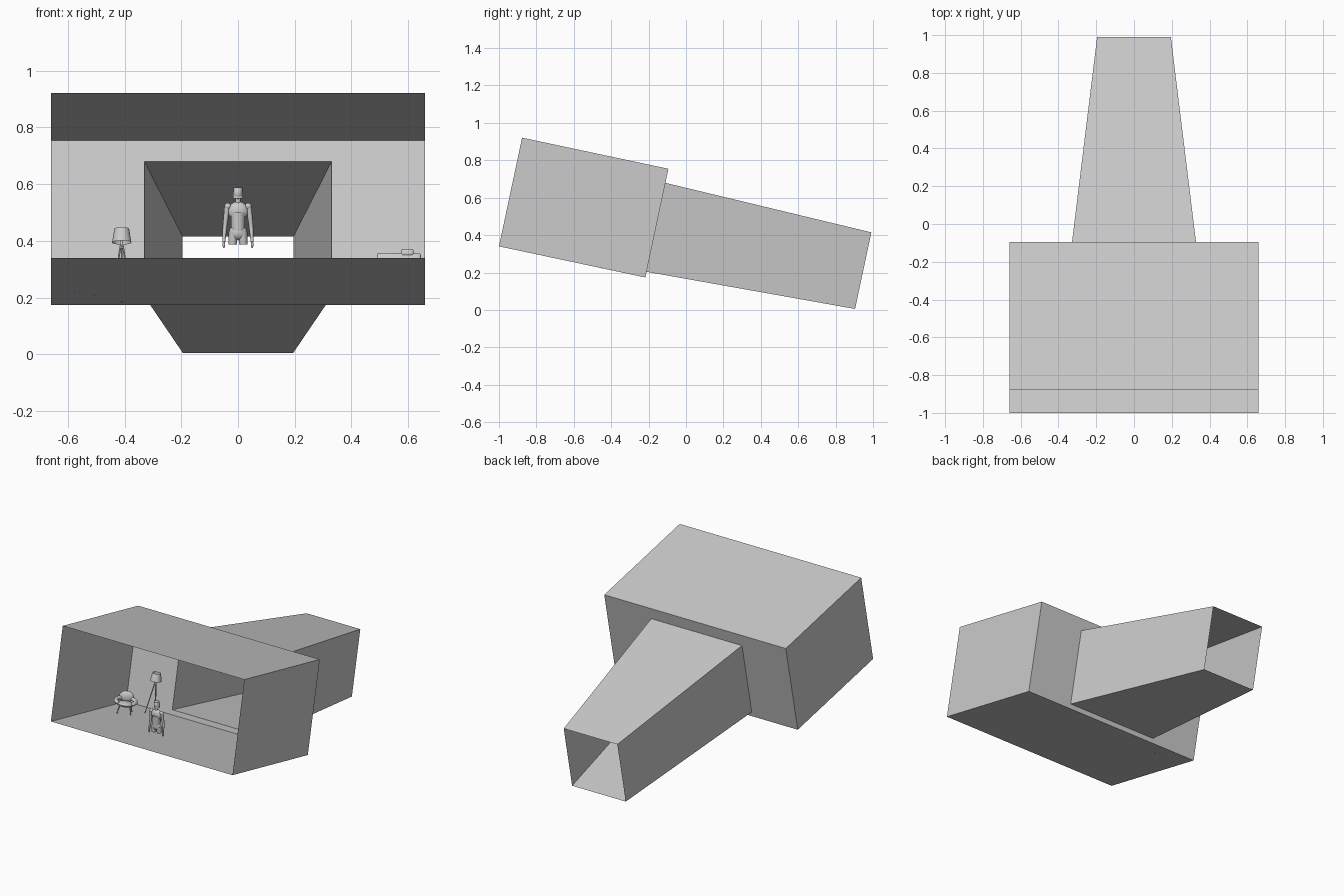
import bpy, bmesh
from math import radians, pi, cos, sin
from mathutils import Matrix, Vector

if "Cube" in bpy.data.objects:
    bpy.data.objects.remove(bpy.data.objects["Cube"])

# Tilted frame of the room: origin at the front floor edge, y runs inward, z up
ROOM = Matrix.Translation((0, -1, 0.34)) @ Matrix.Rotation(radians(-12), 4, 'X')


def finish(name, bm, frame, smooth=False):
    me = bpy.data.meshes.new(name)
    bm.normal_update()
    bm.to_mesh(me)
    bm.free()
    ob = bpy.data.objects.new(name, me)
    bpy.context.collection.objects.link(ob)
    ob.matrix_world = frame
    if smooth:
        bpy.context.view_layer.objects.active = ob
        ob.select_set(True)
        bpy.ops.object.shade_smooth_by_angle(angle=radians(40))
        ob.select_set(False)
    return ob


def ring(bm, w, s, h0, h1):
    return [bm.verts.new(p) for p in ((-w, s, h0), (w, s, h0), (w, s, h1), (-w, s, h1))]


def bridge(bm, a, b):
    for i in range(4):
        j = (i + 1) % 4
        bm.faces.new((a[i], a[j], b[j], b[i]))


def ball(bm, loc, size, seg=14):
    m = Matrix.Translation(loc) @ Matrix.Diagonal((*size, 1))
    bmesh.ops.create_uvsphere(bm, u_segments=seg, v_segments=seg // 2 + 1, radius=1, matrix=m)


def rod(bm, p, q, r1, r2, seg=10, caps=True):
    p, q = Vector(p), Vector(q)
    rot = (q - p).to_track_quat('Z', 'Y').to_matrix().to_4x4()
    bmesh.ops.create_cone(bm, cap_ends=caps, segments=seg, radius1=r1, radius2=r2,
                          depth=(q - p).length, matrix=Matrix.Translation((p + q) / 2) @ rot)


def box(bm, loc, size, bevel=0.008):
    m = Matrix.Translation(loc) @ Matrix.Diagonal((*size, 1))
    vs = bmesh.ops.create_cube(bm, size=1, matrix=m)['verts']
    edges = list({e for v in vs for e in v.link_edges})
    bmesh.ops.bevel(bm, geom=edges, offset=bevel, segments=3, affect='EDGES', profile=0.5)


# Room shell: thin walls, open front, back wall with an opening
bm = bmesh.new()
front = ring(bm, 0.66, 0, 0, 0.594)
back = ring(bm, 0.66, 0.80, 0, 0.594)
hole = ring(bm, 0.33, 0.80, 0.031, 0.517)
bridge(bm, front, back)
bridge(bm, back, hole)
finish("room_shell", bm, ROOM)

# Tapering tunnel, open at both ends
bm = bmesh.new()
bridge(bm, ring(bm, 0.33, 0.80, 0.031, 0.517), ring(bm, 0.195, 1.932, 0.0686, 0.487))
finish("tapered_tunnel", bm, ROOM)

# Tripod floor lamp
LAMP = ROOM @ Matrix.Translation((-0.41, 0.705, 0))
bm = bmesh.new()
for k in range(3):
    a = 2 * pi * k / 3 + pi / 2
    rod(bm, (0.04 * cos(a), 0.04 * sin(a), 0), (0.004 * cos(a), 0.004 * sin(a), 0.195), 0.0025, 0.0035, 8)
rod(bm, (0, 0, 0.185), (0, 0, 0.225), 0.005, 0.005)
finish("lamp_tripod", bm, LAMP, True)
bm = bmesh.new()
rod(bm, (0, 0, 0.205), (0, 0, 0.255), 0.034, 0.026, 24, False)
finish("lamp_shade", bm, LAMP, True)

# Rounded armchair, turned towards the middle
CHAIR = ROOM @ Matrix.Translation((-0.52, 0.575, 0)) @ Matrix.Rotation(radians(30), 4, 'Z')
bm = bmesh.new()
ball(bm, (0, -0.005, 0.055), (0.052, 0.052, 0.016), 20)
ball(bm, (0, 0.045, 0.09), (0.044, 0.016, 0.034), 20)
finish("armchair_cushions", bm, CHAIR, True)
bm = bmesh.new()
pts = [(0.06 * cos(a), 0.055 * sin(a), 0.072 + 0.008 * sin(a))
       for a in (radians(-35 + 25 * k) for k in range(11))]
for p, q in zip(pts, pts[1:]):
    rod(bm, p, q, 0.012, 0.012, 12)
    ball(bm, q, (0.012,) * 3, 12)
ball(bm, pts[0], (0.012,) * 3, 12)
finish("armchair_arms", bm, CHAIR, True)
bm = bmesh.new()
for x in (-1, 1):
    for y in (-1, 1):
        rod(bm, (0.042 * x, 0.042 * y, 0), (0.03 * x, 0.03 * y, 0.05), 0.0025, 0.004, 8)
finish("armchair_legs", bm, CHAIR, True)

# Low sofa by the right wall
SOFA = ROOM @ Matrix.Translation((0.567, 0.55, 0))
bm = bmesh.new()
box(bm, (0, -0.01, 0.045), (0.155, 0.11, 0.05))
box(bm, (0, 0.035, 0.085), (0.155, 0.03, 0.11))
for x in (-1, 1):
    box(bm, (0.068 * x, -0.01, 0.065), (0.019, 0.11, 0.07))
box(bm, (0.03, 0.03, 0.142), (0.045, 0.025, 0.025))
for x in (-1, 1):
    for y in (-0.055, 0.035):
        rod(bm, (0.065 * x, y, 0), (0.065 * x, y, 0.03), 0.003, 0.004, 8)
finish("sofa", bm, SOFA, True)

# Figure near the front edge
FIGURE = Matrix.Translation((0, -0.845, 0))
bm = bmesh.new()
ball(bm, (0, 0, 0.568), (0.016, 0.019, 0.023))
rod(bm, (0, 0, 0.53), (0, 0, 0.56), 0.010, 0.009)
ball(bm, (0, 0, 0.505), (0.037, 0.02, 0.034))
rod(bm, (0, 0, 0.435), (0, 0, 0.50), 0.024, 0.026, 14)
ball(bm, (0, 0, 0.43), (0.033, 0.021, 0.028))
for x in (-1, 1):
    ball(bm, (0.036 * x, 0, 0.522), (0.012, 0.012, 0.012))
    rod(bm, (0.038 * x, 0, 0.522), (0.046 * x, 0.004, 0.452), 0.010, 0.008)
    rod(bm, (0.046 * x, 0.004, 0.455), (0.05 * x, -0.005, 0.395), 0.008, 0.005)
    ball(bm, (0.05 * x, -0.006, 0.386), (0.005, 0.007, 0.011))
    rod(bm, (0.016 * x, 0, 0.43), (0.019 * x, 0, 0.387), 0.017, 0.014)
finish("figure", bm, FIGURE, True)
bm = bmesh.new()
rod(bm, (0, 0.003, 0.55), (0, 0.003, 0.588), 0.019, 0.016, 14)
finish("figure_hair", bm, FIGURE, True)
